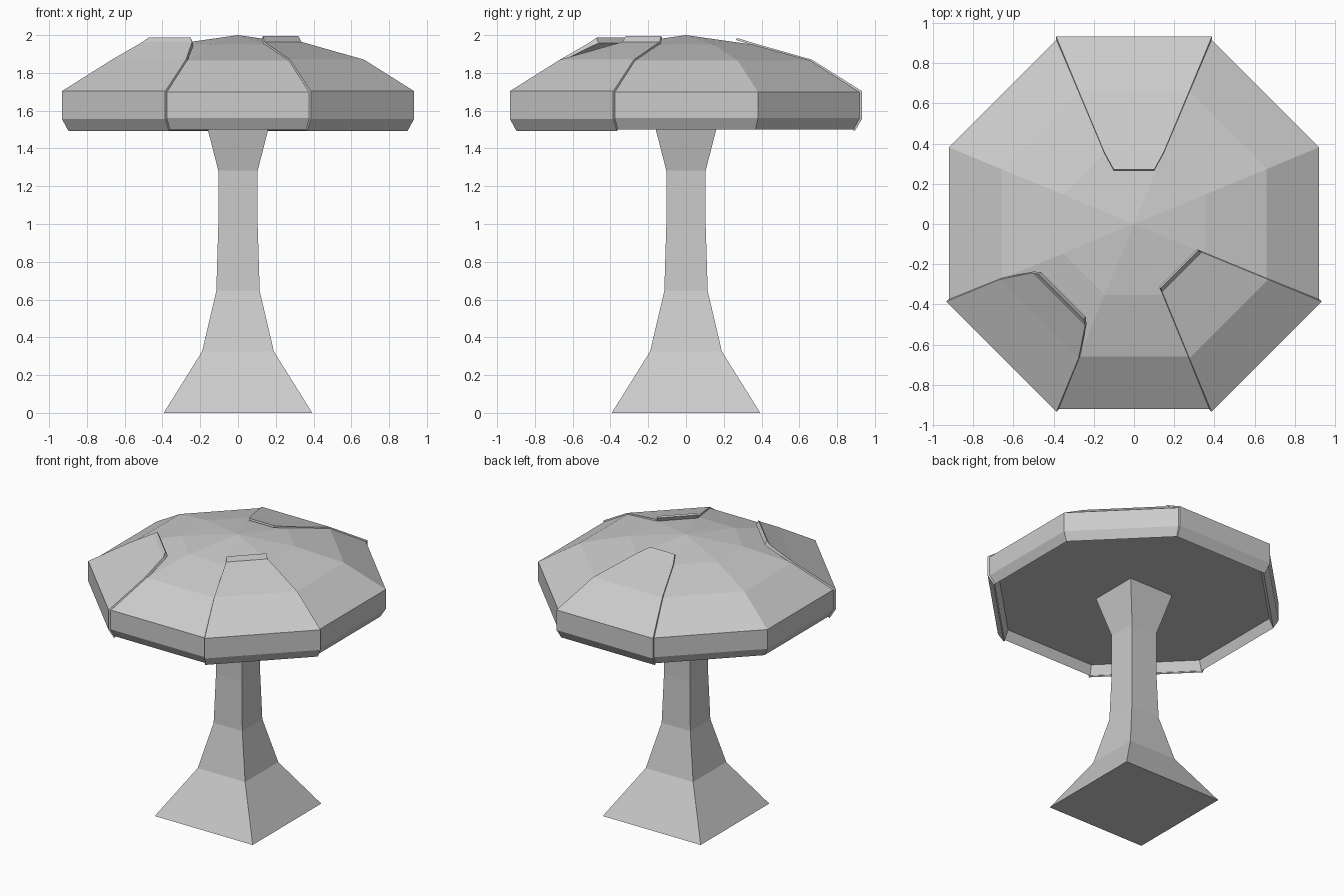
import bpy, bmesh, math

if "Cube" in bpy.data.objects:
    bpy.data.objects.remove(bpy.data.objects["Cube"])


def make(name, verts, faces):
    """Mesh object with consistent outward normals."""
    me = bpy.data.meshes.new(name)
    me.from_pydata(verts, [], faces)
    me.validate()
    bm = bmesh.new()
    bm.from_mesh(me)
    bmesh.ops.recalc_face_normals(bm, faces=bm.faces)
    bm.to_mesh(me)
    bm.free()
    ob = bpy.data.objects.new(name, me)
    bpy.context.collection.objects.link(ob)
    return ob


def lathe(name, sides, profile, apex=None):
    """Stack polygon rings given as (apothem, z); flat side faces the front."""
    verts, faces = [], []
    for a, z in profile:
        r = a / math.cos(math.pi / sides)
        for k in range(sides):
            t = math.pi / sides + 2 * math.pi * k / sides
            verts.append((r * math.cos(t), r * math.sin(t), z))
    for i in range(len(profile) - 1):
        for k in range(sides):
            n = (k + 1) % sides
            b = i * sides
            faces.append((b + k, b + n, b + sides + n, b + sides + k))
    faces.append(tuple(reversed(range(sides))))
    top = (len(profile) - 1) * sides
    if apex is None:
        faces.append(tuple(range(top, top + sides)))
    else:
        verts.append((0, 0, apex))
        faces += [(top + k, top + (k + 1) % sides, len(verts) - 1) for k in range(sides)]
    return make(name, verts, faces)


def plate(name, angle, end):
    """Thin shell over one cap sector; rows: (apothem, half width, outer z, inner z, inner apothem)."""
    rows = [(0.893, 0.376, 1.492, 1.498, 0.885),
            (0.932, 0.387, 1.557, 1.56, 0.919),
            (0.932, 0.387, 1.703, 1.698, 0.919),
            (0.667, 0.277, 1.870, 1.861, 0.657)] + end
    c, s = math.cos(math.radians(angle)), math.sin(math.radians(angle))
    verts, faces = [], []
    for a, h, zo, zi, ai in rows:
        for r, w, z in ((a, h, zo), (a, -h, zo), (ai, -h, zi), (ai, h, zi)):
            verts.append((r * c + w * s, r * s - w * c, z))
    for b in range(0, 4 * len(rows) - 4, 4):
        for k in range(4):
            n = (k + 1) % 4
            faces.append((b + k, b + 4 + k, b + 4 + n, b + n))
    m = len(verts) - 4
    faces += [(0, 1, 2, 3), (m + 3, m + 2, m + 1, m)]
    return make(name, verts, faces)


# square flared stem, running up into the recess under the cap
lathe("stem", 4, [(0.393, 0), (0.19, 0.325), (0.115, 0.645), (0.104, 1.0),
                  (0.104, 1.282), (0.178, 1.57)])

# octagonal cap with a shallow recessed underside
lathe("cap", 8, [(0.862, 1.568), (0.887, 1.5), (0.92, 1.56), (0.92, 1.7),
                 (0.66, 1.865), (0.352, 1.95)], apex=2.0)

# raised plates on the cap, each with its own upper end
plate("back_plate", 90, [(0.36, 0.149, 1.957, 1.947, 0.355),
                         (0.27, 0.10, 1.985, 1.974, 0.265)])
plate("front_left_plate", 225, [(0.53, 0.186, 1.963, 1.942, 0.52),
                                (0.512, 0.158, 1.987, 1.957, 0.497)])
plate("front_right_plate", 315, [(0.337, 0.139, 1.964, 1.955, 0.328),
                                 (0.319, 0.132, 1.996, 1.986, 0.311)])
